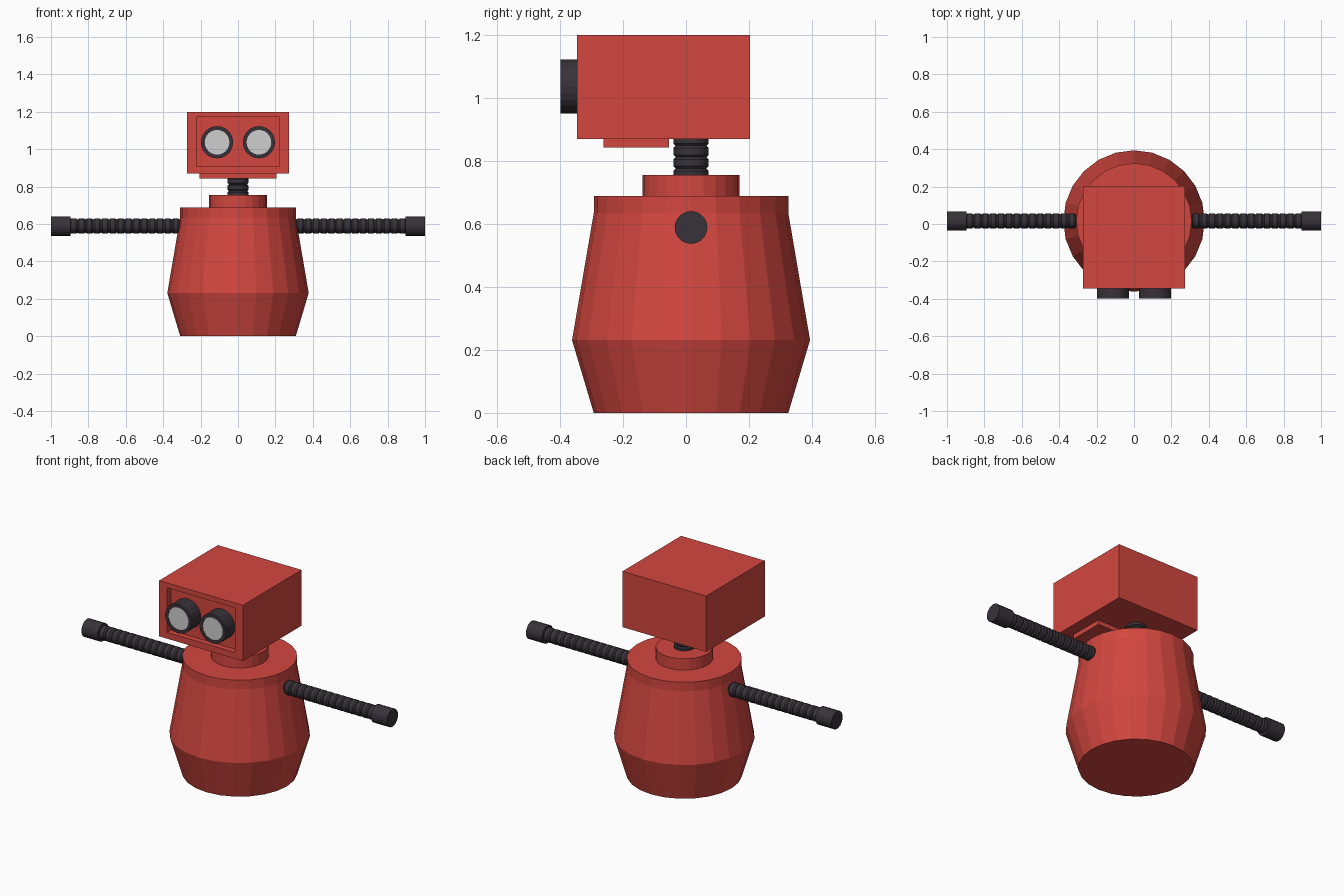
import bpy, bmesh, math
from mathutils import Matrix, Vector

if "Cube" in bpy.data.objects:
    bpy.data.objects.remove(bpy.data.objects["Cube"])

CY = 0.016  # axis of body, neck and arms


def material(name, rgb):
    m = bpy.data.materials.new(name)
    m.diffuse_color = (*rgb, 1)
    m.use_nodes = True
    m.node_tree.nodes["Principled BSDF"].inputs["Base Color"].default_value = m.diffuse_color
    return m


RED = material("red paint", (0.65, 0.062, 0.05))
DARK = material("dark rubber", (0.04, 0.032, 0.042))
GREY = material("pale lens", (0.62, 0.62, 0.62))


def finish(bm, name, mats):
    bmesh.ops.recalc_face_normals(bm, faces=bm.faces)
    me = bpy.data.meshes.new(name)
    bm.to_mesh(me)
    bm.free()
    for m in mats:
        me.materials.append(m)
    ob = bpy.data.objects.new(name, me)
    bpy.context.collection.objects.link(ob)
    return ob


def lathe(name, profile, origin, axis, sides, mat):
    """Turn a (radius, height) profile around an axis, with capped ends."""
    bm = bmesh.new()
    rot = Vector((0, 0, 1)).rotation_difference(Vector(axis)).to_matrix()
    rings = []
    for r, h in profile:
        ring = []
        for i in range(sides):
            a = 2 * math.pi * i / sides
            p = rot @ Vector((r * math.cos(a), r * math.sin(a), h))
            ring.append(bm.verts.new(p + Vector(origin)))
        rings.append(ring)
    for lo, hi in zip(rings, rings[1:]):
        for i in range(sides):
            j = (i + 1) % sides
            bm.faces.new((lo[i], lo[j], hi[j], hi[i]))
    bm.faces.new(rings[0])
    bm.faces.new(rings[-1])
    return finish(bm, name, [mat])


def box_bm(lo, hi):
    bm = bmesh.new()
    lo, hi = Vector(lo), Vector(hi)
    bmesh.ops.create_cube(bm, size=1, matrix=Matrix.Translation((lo + hi) / 2)
                          @ Matrix.Diagonal((*(hi - lo), 1)))
    return bm


def ribs(start, end, count, r_out, r_in):
    """Corrugated hose profile: raised rings with narrow grooves."""
    step = (end - start) / count
    pts = []
    for i in range(count):
        h = start + i * step
        pts += [(r_in, h), (r_out, h + step * 0.2),
                (r_out, h + step * 0.8), (r_in, h + step)]
        if i < count - 1:
            pts.pop()
    return pts


# Barrel body and collar
lathe("body", [(0.309, 0), (0.378, 0.231), (0.309, 0.635), (0.309, 0.689),
               (0.154, 0.689), (0.154, 0.756)], (0, CY, 0), (0, 0, 1), 24, RED)

# Ribbed neck
lathe("neck", ribs(0.74, 0.885, 4, 0.056, 0.049), (0, CY, 0), (0, 0, 1), 24, DARK)

# Box head with a recessed face panel
bm = box_bm((-0.274, -0.346, 0.87), (0.274, 0.203, 1.2))
bm.normal_update()
front = min(bm.faces, key=lambda f: f.calc_center_median().y)
panel = bmesh.ops.extrude_discrete_faces(bm, faces=[front])["faces"][0]
for v in panel.verts:
    v.co.x = math.copysign(0.222, v.co.x)
    v.co.z = 1.171 if v.co.z > 1 else 0.907
panel = bmesh.ops.extrude_discrete_faces(bm, faces=[panel])["faces"][0]
for v in panel.verts:
    v.co.y += 0.035
finish(bm, "head", [RED])

# Jaw plate under the head
finish(box_bm((-0.205, -0.262, 0.843), (0.205, -0.054, 0.875)), "jaw", [RED])

for side, label in ((-1, "left"), (1, "right")):
    # Eye tube and lens
    at = (side * 0.112, -0.3, 1.037)
    lathe("eye_tube_" + label, [(0.086, 0), (0.086, 0.098), (0.066, 0.098),
                                (0.066, 0.09)], at, (0, -1, 0), 24, DARK)
    lathe("eye_lens_" + label, [(0.066, 0.09), (0.066, 0.096)], at, (0, -1, 0), 24, GREY)
    # Ribbed arm and plain hand cuff
    shoulder = (0, CY, 0.589)
    lathe("arm_" + label, ribs(0.27, 0.9, 15, 0.041, 0.035), shoulder,
          (side, 0, 0), 20, DARK)
    lathe("hand_" + label, [(0.052, 0.895), (0.052, 1.0)], shoulder,
          (side, 0, 0), 20, DARK)
